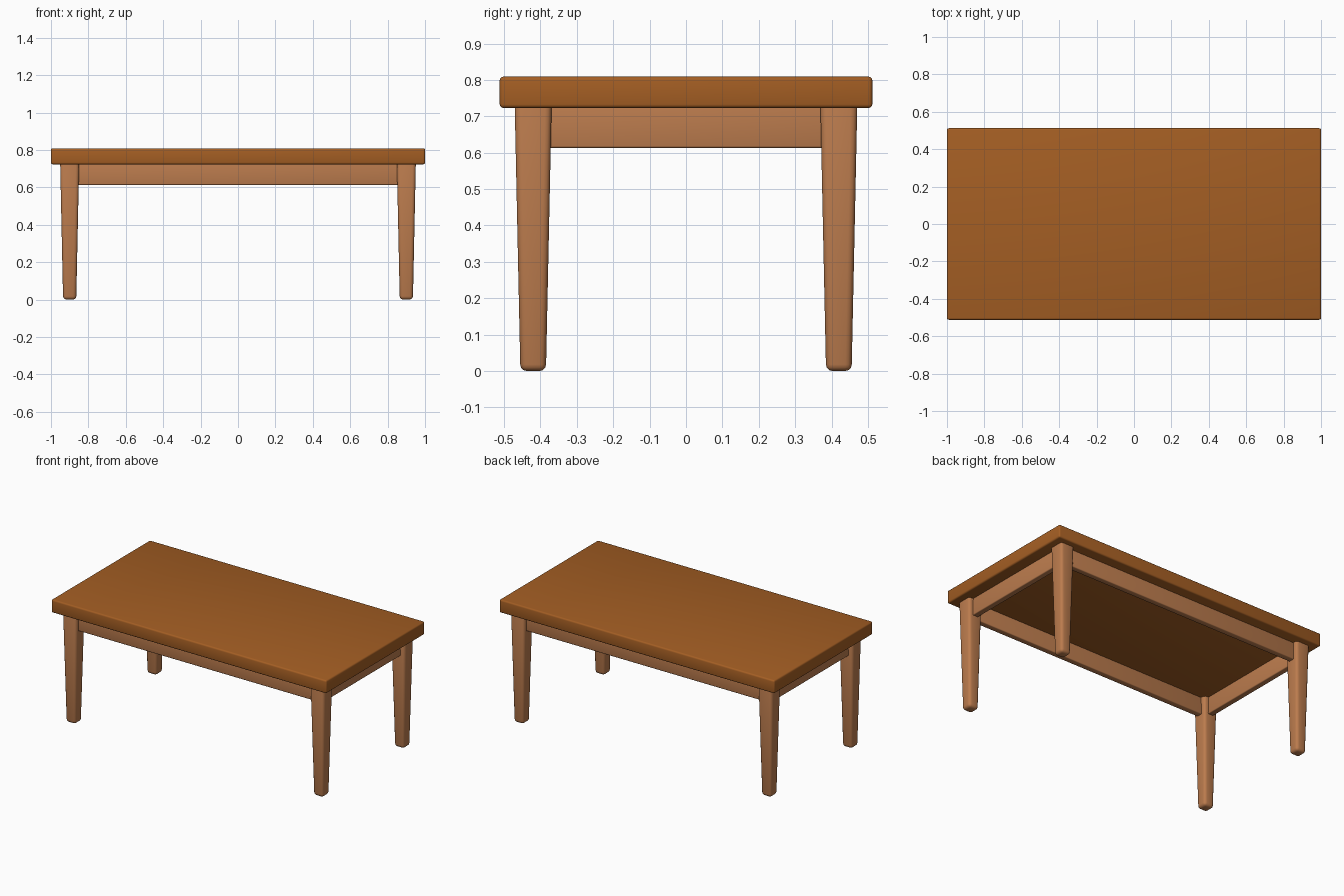
import bpy, bmesh

if "Cube" in bpy.data.objects:
    bpy.data.objects.remove(bpy.data.objects["Cube"])


def make_material(name, color):
    m = bpy.data.materials.new(name)
    m.diffuse_color = (*color, 1)
    m.use_nodes = True
    m.node_tree.nodes["Principled BSDF"].inputs["Base Color"].default_value = m.diffuse_color
    return m


TOP_WOOD = make_material("dark brown wood", (0.37, 0.112, 0.017))
LEG_WOOD = make_material("light brown wood", (0.50, 0.20, 0.075))


def rounded_block(name, center, size, mat, bevel, taper=1.0):
    """Box with softened edges; taper scales the bottom face."""
    bm = bmesh.new()
    bmesh.ops.create_cube(bm, size=1)
    for v in bm.verts:
        k = taper if v.co.z < 0 else 1.0
        v.co.x *= size[0] * k
        v.co.y *= size[1] * k
        v.co.z *= size[2]
    bmesh.ops.bevel(bm, geom=bm.edges[:], offset=bevel, segments=3,
                    profile=0.5, affect='EDGES', clamp_overlap=True)
    for f in bm.faces:
        f.smooth = True
    me = bpy.data.meshes.new(name)
    bm.to_mesh(me)
    bm.free()
    me.materials.append(mat)
    ob = bpy.data.objects.new(name, me)
    ob.location = center
    bpy.context.collection.objects.link(ob)
    return ob


TOP_Z, UNDER_Z, APRON_Z = 0.809, 0.723, 0.613
LEG_X, LEG_Y = 0.90, 0.42

# Table top
rounded_block("table_top", (0, 0, (TOP_Z + UNDER_Z) / 2),
              (2.0, 1.024, TOP_Z - UNDER_Z), TOP_WOOD, 0.01)

# Four tapered legs, sunk slightly into the top
leg_h = UNDER_Z + 0.02
for sx, xn in ((-1, "left"), (1, "right")):
    for sy, yn in ((-1, "front"), (1, "back")):
        rounded_block(f"{yn}_{xn}_leg", (sx * LEG_X, sy * LEG_Y, leg_h / 2),
                      (0.102, 0.102, leg_h), LEG_WOOD, 0.018, taper=0.69)

# Aprons running between the legs
apron_h = UNDER_Z + 0.01 - APRON_Z
apron_z = APRON_Z + apron_h / 2
for s, n in ((-1, "front"), (1, "back")):
    rounded_block(f"{n}_apron", (0, s * LEG_Y, apron_z),
                  (2 * LEG_X - 0.05, 0.04, apron_h), LEG_WOOD, 0.006)
for s, n in ((-1, "left"), (1, "right")):
    rounded_block(f"{n}_apron", (s * LEG_X, 0, apron_z),
                  (0.04, 2 * LEG_Y - 0.05, apron_h), LEG_WOOD, 0.006)
